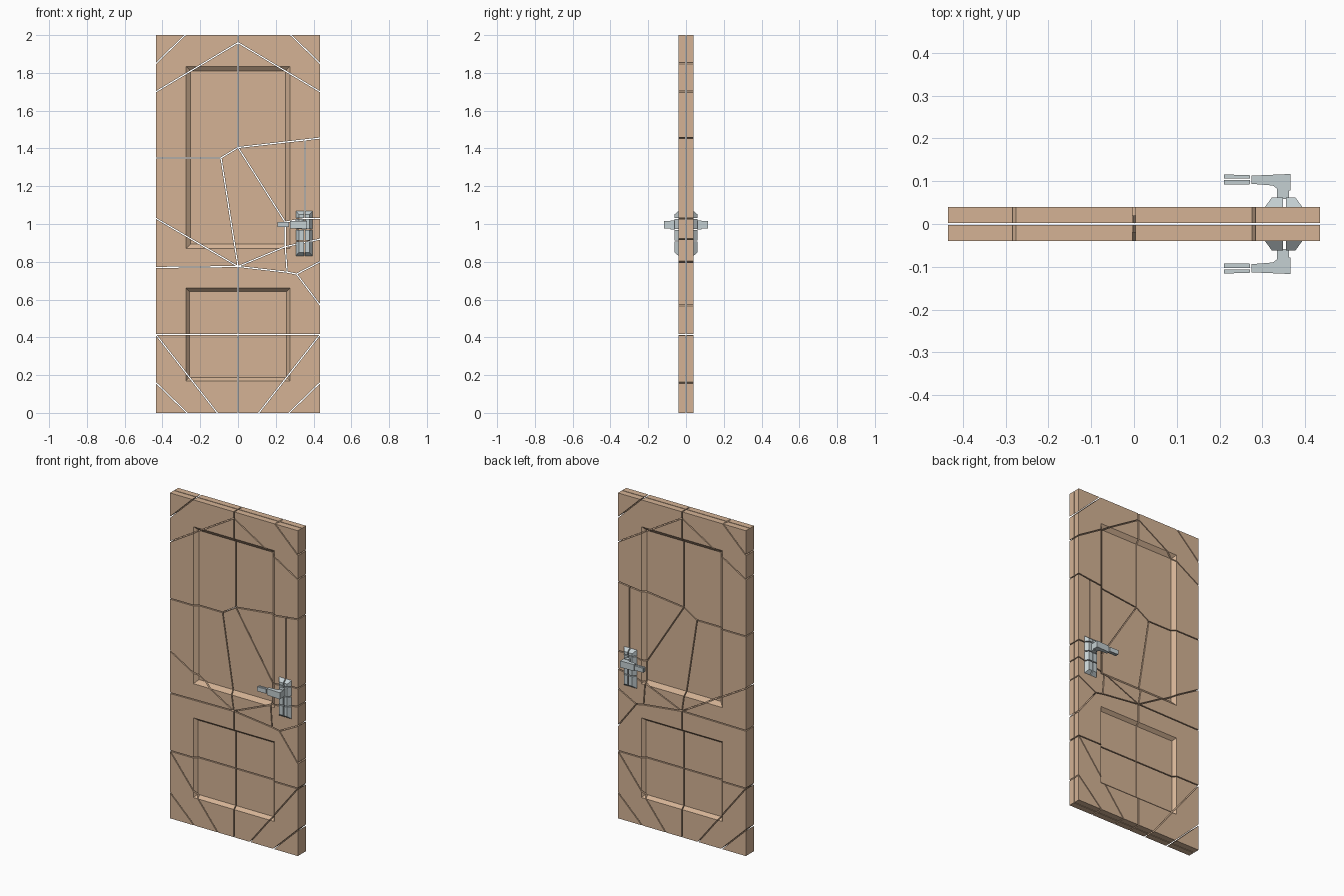
import bpy, bmesh
from mathutils import Vector

if "Cube" in bpy.data.objects:
    bpy.data.objects.remove(bpy.data.objects["Cube"])

GAP = 0.003      # half width of a crack
W, H, Y = 0.435, 2.0, 0.04


def material(name, rgb):
    m = bpy.data.materials.new(name)
    m.diffuse_color = (*rgb, 1)
    m.use_nodes = True
    m.node_tree.nodes["Principled BSDF"].inputs["Base Color"].default_value = m.diffuse_color
    return m


WOOD = material("wood", (0.66, 0.45, 0.30))
METAL = material("metal", (0.56, 0.63, 0.65))


def make(name, bm, mat, side):
    """Turn a bmesh (built on the front, -y) into an object; side 1 mirrors it to the back."""
    bm = bm.copy()
    for v in bm.verts:
        v.co.y *= -side
    bmesh.ops.recalc_face_normals(bm, faces=bm.faces)
    me = bpy.data.meshes.new(name)
    bm.to_mesh(me)
    bm.free()
    me.materials.append(mat)
    bpy.context.collection.objects.link(bpy.data.objects.new(name, me))


def clip(bm, poly, on_border=lambda p, q: False):
    """Copy bm and keep only what lies inside a convex polygon (x, z), shrunk by the gap."""
    out = bm.copy()
    mid = sum((Vector(p) for p in poly), Vector((0, 0))) / len(poly)
    for p, q in zip(poly, poly[1:] + poly[:1]):
        if on_border(p, q):
            continue
        p, q = Vector(p), Vector(q)
        n = Vector((q.y - p.y, p.x - q.x)).normalized()
        if n.dot(p - mid) < 0:
            n = -n
        c = p - n * GAP
        bmesh.ops.bisect_plane(out, geom=out.verts[:] + out.edges[:] + out.faces[:], dist=1e-6,
                               plane_co=(c.x, 0, c.y), plane_no=(n.x, 0, n.y), clear_outer=True)
        bmesh.ops.holes_fill(out, edges=[e for e in out.edges if e.is_boundary], sides=0)
    return out


def prism(outline, z0, z1):
    """Extrude an x, y outline along z."""
    bm = bmesh.new()
    f = bm.faces.new([bm.verts.new((x, y, z0)) for x, y in outline])
    g = bmesh.ops.extrude_face_region(bm, geom=[f])["geom"]
    for v in g:
        if isinstance(v, bmesh.types.BMVert):
            v.co.z = z1
    return bm


def front_slab():
    """Front half of the door with two recessed panels."""
    bm = bmesh.new()
    xs, zs = (-W, -0.275, 0.275, W), (0, 0.17, 0.66, 0.87, 1.835, H)
    vs = [[bm.verts.new((x, -Y, z)) for x in xs] for z in zs]
    fs = [[bm.faces.new((vs[j][i], vs[j][i + 1], vs[j + 1][i + 1], vs[j + 1][i]))
           for i in range(3)] for j in range(5)]
    # back wall and sides
    edge = [e for e in bm.edges if e.is_boundary]
    new = bmesh.ops.extrude_edge_only(bm, edges=edge)["geom"]
    for v in new:
        if isinstance(v, bmesh.types.BMVert):
            v.co.y = -0.002
    bmesh.ops.holes_fill(bm, edges=[e for e in bm.edges if e.is_boundary], sides=0)
    bmesh.ops.recalc_face_normals(bm, faces=bm.faces)
    for row, width in ((1, 0.024), (3, 0.034)):
        bmesh.ops.inset_individual(bm, faces=[fs[row][1]], thickness=width, depth=-0.02)
    return bm


# crack corners (x, z); an upper-case letter in a cell means the mirrored corner
P = {
    "o": (0, 0), "a": (.11, 0), "b": (.27, 0), "c": (W, 0), "d": (W, .16), "e": (W, .415),
    "f": (0, .415), "p": (W, 1.70), "q": (0, 1.96), "r": (W, 1.85), "s": (.28, H),
    "t": (W, H), "u": (0, H), "g": (-W, .77), "h": (0, .775), "j": (-W, 1.03),
    "k": (-W, 1.35), "l": (-.09, 1.35), "m": (0, 1.405), "n": (W, 1.455),
    "v": (.25, .88), "w": (.25, 1.01), "x": (.355, 1.03), "y": (.355, 1.445),
    "z": (W, 1.03), "1": (W, .92), "2": (.31, .735), "3": (.26, .745), "4": (W, .80),
    "5": (W, .57),
}
P.update({k.upper(): (-x, z) for k, (x, z) in list(P.items()) if k.isalpha()})
HALF = ["bcd", "abde", "oaef", "str", "uqprs"]
CELLS = HALF + [c.upper() for c in HALF] + [
    "Efhg", "ghj", "jhlk", "klmqP", "mnpq", "lhvwm", "mwxy", "yxzn",
    "wv1zx", "h3v", "v3241", "254", "fe523h"]


def door_border(p, q):
    return (abs(p[0]) == W and p[0] == q[0]) or (p[1] == q[1] and p[1] in (0, H))


slab = front_slab()

# lock plate: tapered block
plate = bmesh.new()
bmesh.ops.create_cube(plate, size=1)
for v in plate.verts:
    outer = v.co.y < 0
    v.co = Vector((0.35 + v.co.x * (0.055 if outer else 0.09),
                   -0.062 if outer else -0.038,
                   0.95 + v.co.z * (0.20 if outer else 0.24)))
PLATE_ROWS = (0.82, 0.91, 0.97, 1.03, 1.08)

# lever grip, its neck and the split tip
LEVER = {
    "lever_arm": ([(.275, -.113), (.366, -.117), (.366, -.078), (.338, -.080),
                   (.325, -.090), (.275, -.094)], .975, 1.015),
    "lever_neck": ([(.335, -.083), (.362, -.083), (.362, -.058), (.335, -.058)], .972, 1.018),
    "lever_tip_outer": ([(.21, -.116), (.271, -.114), (.271, -.106), (.21, -.107)], .983, 1.010),
    "lever_tip_inner": ([(.21, -.103), (.271, -.103), (.271, -.093), (.21, -.092)], .983, 1.010),
}

for side, label in ((-1, "front"), (1, "back")):
    # cracked door pieces
    for i, cell in enumerate(CELLS):
        make(f"door_piece_{label}_{i}", clip(slab, [P[k] for k in cell], door_border), WOOD, -side * -1)
    # cracked lock plate
    for i, (z0, z1) in enumerate(zip(PLATE_ROWS, PLATE_ROWS[1:])):
        for j, (x0, x1) in enumerate(((0.29, 0.352), (0.352, 0.41))):
            make(f"lock_plate_{label}_{i}{j}",
                 clip(plate, [(x0, z0), (x1, z0), (x1, z1), (x0, z1)]), METAL, side)
    # lever
    for name, (outline, z0, z1) in LEVER.items():
        make(f"{name}_{label}", prism(outline, z0, z1), METAL, side)
